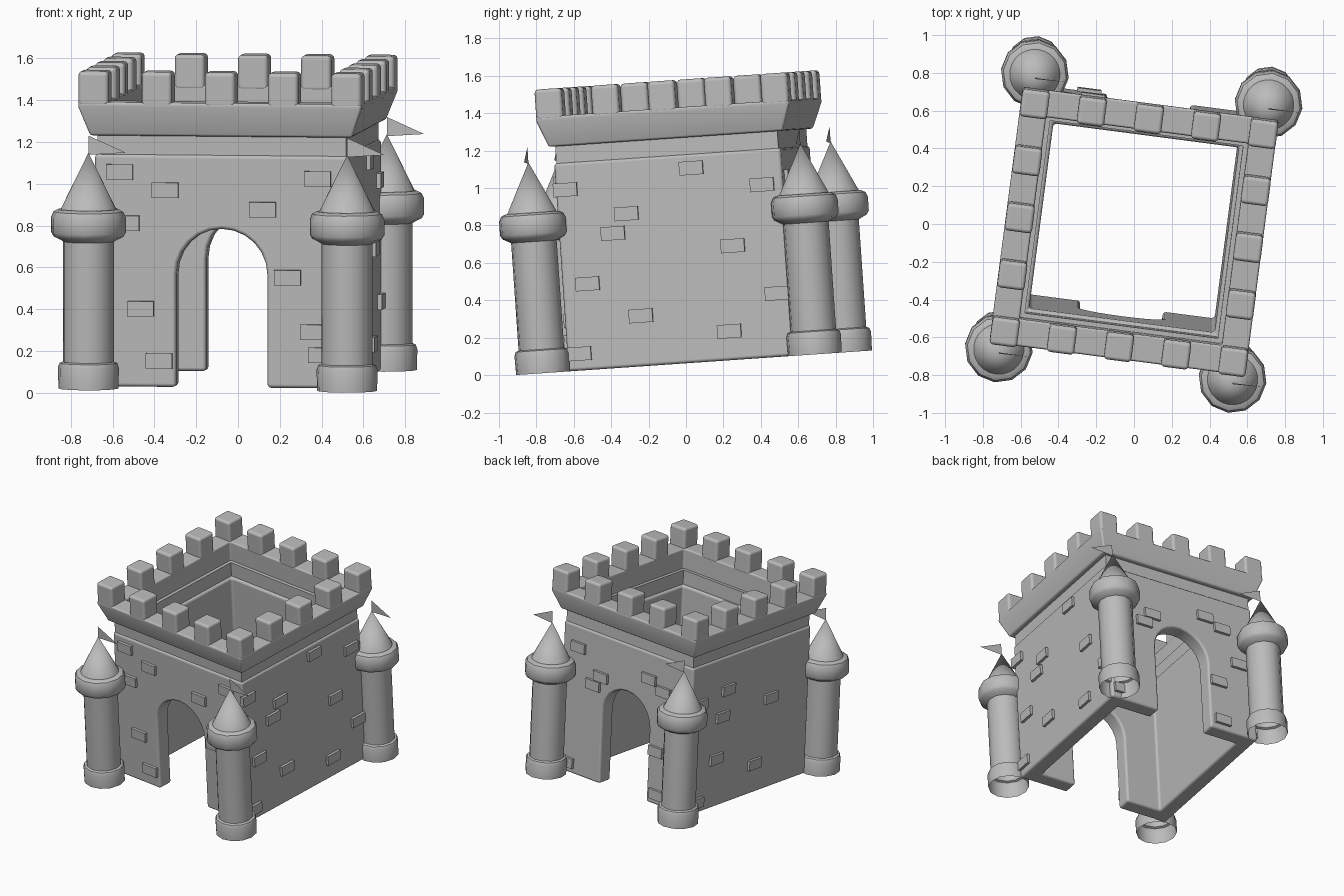
import bpy, bmesh, math
from mathutils import Matrix, Vector

cube = bpy.data.objects.get("Cube")
if cube:
    bpy.data.objects.remove(cube)

# Whole castle is turned and tipped slightly
POSE = (Matrix.Translation((0, 0.055, 0.067))
        @ Matrix.Rotation(math.radians(3.95), 4, 'X')
        @ Matrix.Rotation(math.radians(-7.45), 4, 'Z'))

stone = bpy.data.materials.new("grey stone")
stone.use_nodes = True
GREY = (0.5, 0.5, 0.5, 1)
stone.diffuse_color = GREY
stone.node_tree.nodes["Principled BSDF"].inputs["Base Color"].default_value = GREY


def finish(name, bm, smooth=False, bevel=0):
    bmesh.ops.recalc_face_normals(bm, faces=bm.faces)
    mesh = bpy.data.meshes.new(name)
    bm.to_mesh(mesh)
    bm.free()
    mesh.materials.append(stone)
    ob = bpy.data.objects.new(name, mesh)
    bpy.context.collection.objects.link(ob)
    ob.matrix_world = POSE
    if bevel:
        mesh.shade_smooth()
        add_bevel(ob, bevel)
    elif smooth:
        bpy.ops.object.select_all(action='DESELECT')
        ob.select_set(True)
        bpy.context.view_layer.objects.active = ob
        bpy.ops.object.shade_smooth_by_angle(angle=math.radians(35))
    return ob


def add_bevel(ob, width):
    mod = ob.modifiers.new("rounded_edges", 'BEVEL')
    mod.width = width
    mod.segments = 3
    mod.limit_method = 'ANGLE'
    mod.angle_limit = math.radians(30)
    mod.harden_normals = True


def square_ring(name, profile, bevel):
    """Sweep a closed (half width, height) profile around a square."""
    bm = bmesh.new()
    corners = [(-1, -1), (1, -1), (1, 1), (-1, 1)]
    loops = [[bm.verts.new((sx * h, sy * h, z)) for h, z in profile] for sx, sy in corners]
    n = len(profile)
    for i in range(4):
        a, b = loops[i], loops[(i + 1) % 4]
        for j in range(n):
            k = (j + 1) % n
            bm.faces.new((a[j], b[j], b[k], a[k]))
    return finish(name, bm, bevel=bevel)


def box(bm, centre, size, turn=Matrix()):
    m = turn @ Matrix.Translation(centre) @ Matrix.Diagonal((*size, 1))
    bmesh.ops.create_cube(bm, size=1, matrix=m)


def lathe(name, profile, x, y, sides):
    bm = bmesh.new()
    verts = [bm.verts.new((x + r, y, z)) for r, z in profile]
    edges = [bm.edges.new(pair) for pair in zip(verts, verts[1:])]
    bmesh.ops.spin(bm, geom=verts + edges, cent=(x, y, 0), axis=(0, 0, 1),
                   angle=math.tau, steps=sides, use_duplicate=False)
    bmesh.ops.remove_doubles(bm, verts=bm.verts, dist=0.0005)
    return finish(name, bm, smooth=True)


# Four walls, with an archway cut through front and back
walls = square_ring("walls", [(0.612, 0), (0.612, 1.115), (0.495, 1.115), (0.495, 0)], 0)
bm = bmesh.new()
HALF, SPRING = 0.22, 0.54
outline = [(-HALF, -0.2), (HALF, -0.2)]
outline += [(HALF * math.cos(math.pi * i / 12), SPRING + HALF * math.sin(math.pi * i / 12))
            for i in range(13)]
face = bm.faces.new([bm.verts.new((x, -1, z)) for x, z in outline])
out = bmesh.ops.extrude_face_region(bm, geom=[face])
bmesh.ops.translate(bm, vec=(0, 2, 0),
                    verts=[g for g in out["geom"] if isinstance(g, bmesh.types.BMVert)])
cutter = finish("arch_cutter", bm)
cut = walls.modifiers.new("archways", 'BOOLEAN')
cut.operation = 'DIFFERENCE'
cut.solver = 'EXACT'
cut.object = cutter
bpy.context.view_layer.objects.active = walls
bpy.ops.object.modifier_apply(modifier="archways")
bpy.data.objects.remove(cutter)
walls.data.shade_smooth()
add_bevel(walls, 0.018)

# Recessed band and flared parapet
square_ring("recessed_band", [(0.6, 1.09), (0.6, 1.22), (0.515, 1.22), (0.515, 1.09)], 0)
square_ring("parapet", [(0.632, 1.205), (0.683, 1.345), (0.683, 1.368),
                        (0.54, 1.368), (0.54, 1.205)], 0.012)

# Battlements, five along each side
bm = bmesh.new()
STEP, SIZE = 0.305, 0.146
for i in range(5):
    for j in range(5):
        if i in (0, 4) or j in (0, 4):
            box(bm, ((i - 2) * STEP, (j - 2) * STEP, 1.43), (SIZE, SIZE, 0.17))
finish("battlements", bm, bevel=0.02)

# Raised bricks: (along wall, height) for front, right, back, left faces
BRICKS = [
    [(-.49, 1.03), (-.27, .945), (-.46, .785), (-.39, .375), (-.3, .125),
     (.2, .855), (.465, 1.005), (.32, .53), (.445, .27), (.485, .16)],
    [(.125, 1.04), (.5, .925), (-.24, .82), (-.32, .72), (.32, .61), (-.475, .46),
     (.54, .34), (-.2, .27), (.27, .155), (-.545, .09), (-.56, .97)],
    [(-.46, .96), (-.24, .8), (-.31, .72), (.21, .92), (.35, .86),
     (-.53, .08), (.3, .4), (.32, .08), (.48, .6)],
    [(-.24, .86), (.21, .68), (-.525, .82), (-.29, .67), (-.34, .365),
     (.066, .22), (-.525, .08)],
]
bm = bmesh.new()
for side, bricks in enumerate(BRICKS):
    turn = Matrix.Rotation(side * math.pi / 2, 4, 'Z')
    for u, z in bricks:
        box(bm, (u, -0.615, z), (0.128, 0.034, 0.073), turn)
finish("raised_bricks", bm)

# Corner towers with cone roofs and pennants
TOWER = [(0.145, 0), (0.147, 0.1), (0.139, 0.122), (0.123, 0.128), (0.123, 0.705),
         (0.168, 0.728), (0.18, 0.748), (0.18, 0.822), (0.168, 0.848), (0.145, 0.86), (0.1, 0.86)]
ROOF = [(0.1, 0.857), (0.135, 0.857), (0, 1.13)]
for depth, y in (("front", -0.747), ("back", 0.723)):
    for hand, x in (("right", -0.624), ("left", 0.624)):
        name = f"{depth}_{hand}"
        lathe(name + "_tower", TOWER, x, y, 12)
        lathe(name + "_roof", ROOF, x, y, 24)
        bm = bmesh.new()
        bm.faces.new([bm.verts.new((x + dx, y, z))
                      for dx, z in ((0, 1.12), (0.18, 1.132), (0, 1.212))])
        finish(name + "_pennant", bm)
